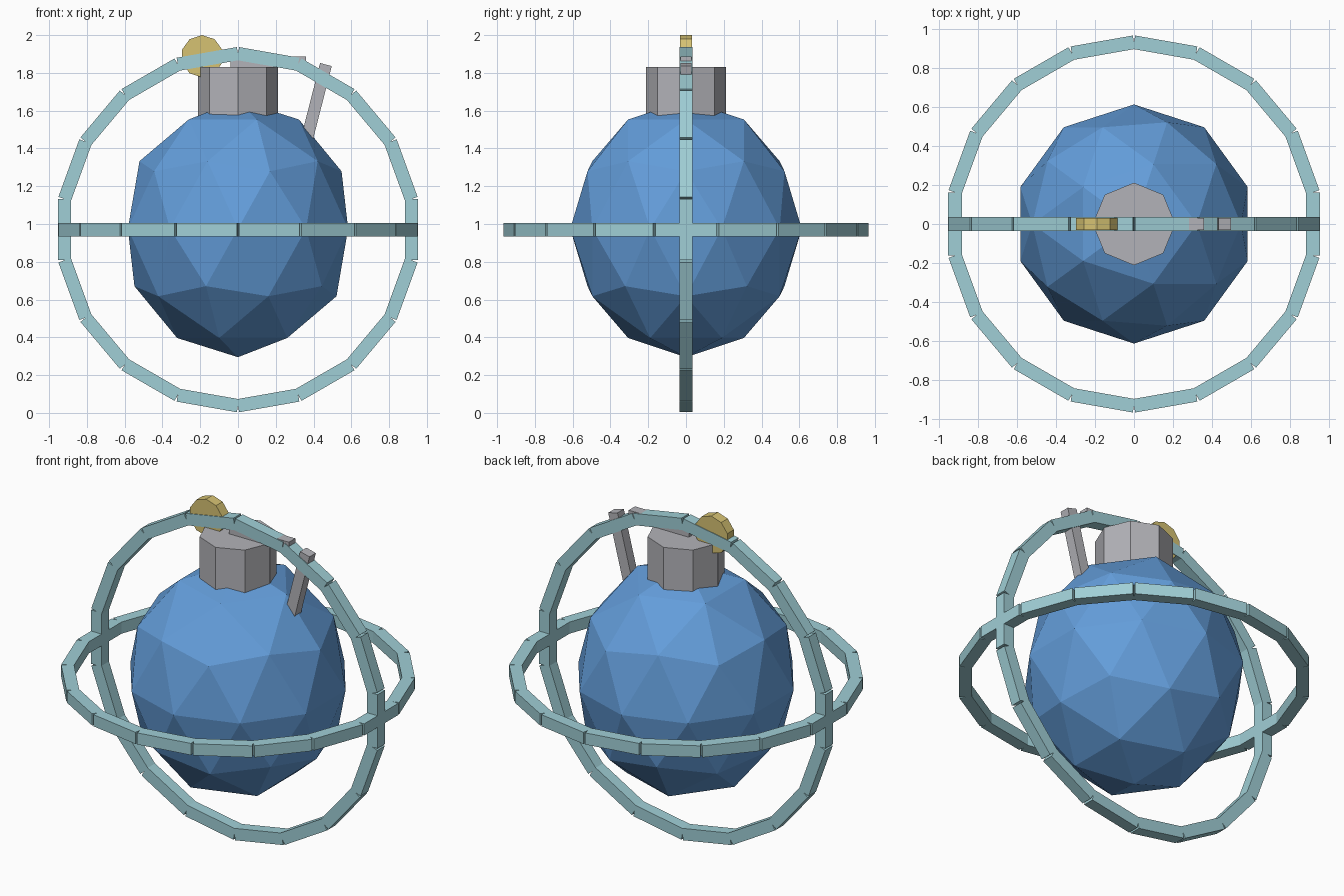
import bpy, bmesh, math
from mathutils import Matrix, Vector

default = bpy.data.objects.get("Cube")
if default:
    bpy.data.objects.remove(default, do_unlink=True)


def material(name, rgb):
    mat = bpy.data.materials.new(name)
    mat.use_nodes = True
    colour = (*rgb, 1.0)
    mat.diffuse_color = colour
    node = mat.node_tree.nodes["Principled BSDF"]
    node.inputs["Base Color"].default_value = colour
    node.inputs["Roughness"].default_value = 0.8
    return mat


BLUE = material("body blue", (0.125, 0.337, 0.70))
TEAL = material("pale teal", (0.35, 0.62, 0.67))
GREY = material("metal grey", (0.45, 0.45, 0.48))
GOLD = material("gold", (0.67, 0.54, 0.17))


def finish(name, bm, mat, matrix=Matrix()):
    """Turn a bmesh into a flat-shaded object."""
    bm.transform(matrix)
    mesh = bpy.data.meshes.new(name)
    bm.to_mesh(mesh)
    bm.free()
    mesh.materials.append(mat)
    obj = bpy.data.objects.new(name, mesh)
    bpy.context.scene.collection.objects.link(obj)
    return obj


def box(name, centre, size, mat, tilt=0.0):
    bm = bmesh.new()
    bmesh.ops.create_cube(bm, size=1)
    matrix = (Matrix.Translation(centre) @ Matrix.Rotation(tilt, 4, 'Y')
              @ Matrix.Diagonal((*size, 1)))
    return finish(name, bm, mat, matrix)


def prism(name, centre, sides, radius, depth, mat, rotation=Matrix()):
    """Upright prism with one corner towards +y before rotation."""
    bm = bmesh.new()
    bmesh.ops.create_cone(bm, cap_ends=True, segments=sides, radius1=radius,
                          radius2=radius, depth=depth,
                          matrix=Matrix.Rotation(math.pi / 2, 4, 'Z'))
    # put a corner exactly on +y
    corner = bm.verts[:][0].co
    turn = math.pi / 2 - math.atan2(corner.y, corner.x)
    matrix = Matrix.Translation(centre) @ rotation @ Matrix.Rotation(turn, 4, 'Z')
    return finish(name, bm, mat, matrix)


def ring(name, rotation):
    """Hoop of straight square bars laid end to end."""
    bm = bmesh.new()
    half = math.pi / RING_SIDES
    length = 2 * RING_RADIUS * math.sin(half)
    apothem = RING_RADIUS * math.cos(half)
    for i in range(RING_SIDES):
        bar = (Matrix.Rotation(2 * half * i, 4, 'Z')
               @ Matrix.Translation((apothem, 0, 0))
               @ Matrix.Diagonal((RING_BAR, length, RING_BAR, 1)))
        bmesh.ops.create_cube(bm, size=1, matrix=bar)
    return finish(name, bm, TEAL, Matrix.Translation((0, 0, RING_Z)) @ rotation)


RING_SIDES, RING_RADIUS, RING_BAR, RING_Z = 18, 0.932, 0.07, 0.97
UPRIGHT = Matrix.Rotation(math.pi / 2, 4, 'X')

# Faceted body, slightly taller than wide
bm = bmesh.new()
bmesh.ops.create_icosphere(bm, subdivisions=2, radius=1)
finish("body", bm, BLUE, Matrix.Translation((0, 0, 0.975))
       @ Matrix.Diagonal((0.613, 0.613, 0.68, 1)))

# Crossed hoops
ring("horizontal_ring", Matrix())
ring("vertical_ring", UPRIGHT)

# Octagonal cap on top of the body
prism("cap", (0, 0, 1.665), 8, 0.212, 0.33, GREY)

# Lever bar and slanted handle
box("lever", (0.16, 0, 1.86), (0.4, 0.06, 0.056), GREY)
box("handle", (0.411, 0, 1.631), (0.064, 0.06, 0.44), GREY, tilt=0.25)

# Round pull disc
prism("pull_disc", (-0.19, 0, 1.888), 10, 0.112, 0.062, GOLD, UPRIGHT)
